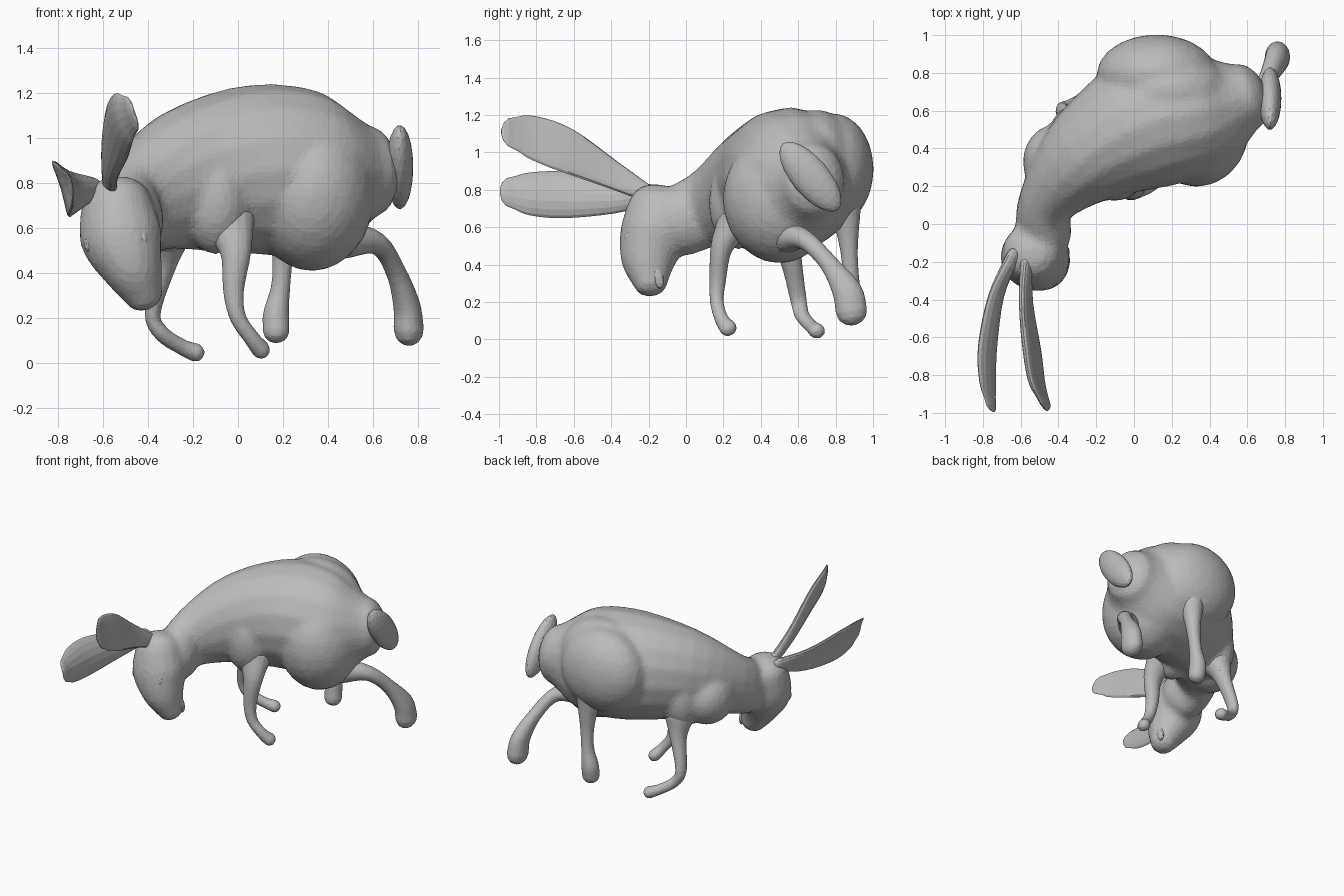
import bpy, bmesh, math
from mathutils import Vector, Matrix

cube = bpy.data.objects.get("Cube")
if cube:
    bpy.data.objects.remove(cube, do_unlink=True)

COLOUR = (0.5, 0.5, 0.5, 1)
grey = bpy.data.materials.new("plain grey")
grey.use_nodes = True
grey.diffuse_color = COLOUR
for node in grey.node_tree.nodes:
    if node.type == "BSDF_PRINCIPLED":
        node.inputs["Base Color"].default_value = COLOUR

SIDES = 16


def finish(name, bm, voxel=None, smooth=0, ratio=1.0):
    """Turn a bmesh into an object, optionally fusing overlapping volumes."""
    bmesh.ops.recalc_face_normals(bm, faces=bm.faces)
    mesh = bpy.data.meshes.new(name)
    bm.to_mesh(mesh)
    bm.free()
    mesh.materials.append(grey)
    obj = bpy.data.objects.new(name, mesh)
    bpy.context.collection.objects.link(obj)
    if voxel:
        remesh = obj.modifiers.new("fuse", "REMESH")
        remesh.mode = "VOXEL"
        remesh.voxel_size = voxel
        soften = obj.modifiers.new("soften", "SMOOTH")
        soften.factor = 0.5
        soften.iterations = smooth
        facet = obj.modifiers.new("facet", "DECIMATE")
        facet.ratio = ratio
    return obj


def spline(stations, steps=4):
    """Catmull-Rom resampling of stations (x, y, z, half width, half depth)."""
    pts = [Vector(s) for s in stations]
    pts = [2 * pts[0] - pts[1]] + pts + [2 * pts[-1] - pts[-2]]
    out = []
    for a, b, c, d in zip(pts, pts[1:], pts[2:], pts[3:]):
        for i in range(steps):
            t = i / steps
            out.append(0.5 * (2 * b + (c - a) * t + (2 * a - 5 * b + 4 * c - d) * t ** 2
                              + (3 * b - a - 3 * c + d) * t ** 3))
    return out + [pts[-2]]


def tube(bm, stations, up, cap=0.7, cup=0.0):
    """Loft elliptical rings along a path and round off both ends."""
    path = spline(stations)
    up = Vector(up)
    centres = [Vector(p[:3]) for p in path]
    last = len(path) - 1
    rings = []

    def ring(centre, tangent, w, h):
        side = tangent.cross(up).normalized()
        depth = side.cross(tangent).normalized()
        verts = []
        for k in range(SIDES):
            a = math.tau * k / SIDES
            bend = cup * h * math.sin(a) ** 2
            verts.append(bm.verts.new(centre + side * (w * math.cos(a) + bend)
                                      + depth * h * math.sin(a)))
        rings.append(verts)

    for i, p in enumerate(path):
        tangent = (centres[min(i + 1, last)] - centres[max(i - 1, 0)]).normalized()
        w, h = p[3], p[4]
        angles = [0]
        if i == 0:
            angles = [-80, -55, -30, 0]
        elif i == last:
            angles = [0, 30, 55, 80]
        for deg in angles:
            a = math.radians(deg)
            reach = max(w, h) * cap * math.sin(a)
            ring(centres[i] + tangent * reach, tangent, w * math.cos(a), h * math.cos(a))
    for r, s in zip(rings, rings[1:]):
        for k in range(SIDES):
            n = (k + 1) % SIDES
            bm.faces.new((r[k], r[n], s[n], s[k]))
    bm.faces.new(rings[0])
    bm.faces.new(rings[-1])


def ellipsoid(bm, centre, radii, tilt=0, detail=3):
    """Scaled icosphere, tilted about the x axis."""
    matrix = (Matrix.Translation(centre) @ Matrix.Rotation(math.radians(tilt), 4, "X")
              @ Matrix.Diagonal((*radii, 1)))
    bmesh.ops.create_icosphere(bm, subdivisions=detail, radius=1, matrix=matrix)


# Body: trunk, neck, head, shoulders and haunches fused into one skin
body = bmesh.new()
tube(body, [(-.48, -.06, .62, .15, .19), (-.46, .12, .7, .155, .215),
            (-.24, .36, .81, .27, .32), (.08, .54, .86, .36, .38),
            (.38, .6, .84, .32, .355), (.58, .67, .85, .19, .215)], (0, 0, 1), cap=.6)
tube(body, [(-.54, -.15, .71, .16, .16), (-.52, -.18, .56, .185, .175),
            (-.47, -.2, .42, .14, .15), (-.42, -.19, .3, .09, .095)], (0, 1, 0), cap=.75)
ellipsoid(body, (.33, .5, .75), (.28, .305, .345))    # left haunch
ellipsoid(body, (.12, .79, .91), (.32, .215, .3))     # right haunch
ellipsoid(body, (.18, .7, .93), (.34, .22, .3))       # rump
ellipsoid(body, (-.1, .28, .73), (.16, .16, .25))     # left shoulder
ellipsoid(body, (-.31, .5, .69), (.13, .13, .22))     # right shoulder
ellipsoid(body, (-.41, .33, .68), (.18, .2, .2))      # chest
finish("body", body, voxel=.02, smooth=10, ratio=.3)

# Legs: path points with half width and half depth
legs = {
    "front_left_leg": [(-.04, .26, .62, .12, .1), (-.01, .19, .49, .07, .06),
                       (-.02, .17, .32, .047, .045), (0, .165, .2, .037, .037),
                       (.06, .19, .11, .036, .038), (.1, .225, .06, .042, .048)],
    "front_right_leg": [(-.31, .52, .56, .1, .1), (-.33, .56, .43, .055, .06),
                        (-.38, .6, .22, .036, .045), (-.34, .62, .13, .036, .04),
                        (-.25, .67, .07, .036, .036), (-.19, .7, .045, .042, .045)],
    "rear_left_leg": [(.47, .54, .55, .09, .09), (.62, .64, .53, .05, .055),
                      (.7, .76, .41, .045, .05), (.75, .86, .26, .06, .08),
                      (.76, .885, .15, .068, .085)],
    "rear_right_leg": [(.2, .85, .74, .09, .09), (.2, .87, .5, .05, .05),
                       (.19, .88, .34, .043, .045), (.17, .88, .22, .058, .06),
                       (.17, .87, .14, .06, .06)],
}
for name, path in legs.items():
    leg = bmesh.new()
    tube(leg, path, (0, 1, 0), cap=.9)
    finish(name, leg, voxel=.01, smooth=3, ratio=.3)

# Ears: thin cupped blades
ears = {
    "left_ear": ([(-.57, -.17, .76, .03, .04), (-.575, -.4, .88, .028, .08),
                  (-.55, -.65, 1.01, .03, .125), (-.525, -.83, 1.08, .026, .12),
                  (-.49, -.92, 1.1, .016, .09)], (-.3, 0, 1), -.1),
    "right_ear": ([(-.64, -.17, .78, .035, .05), (-.72, -.38, .77, .028, .095),
                   (-.76, -.65, .78, .028, .13), (-.76, -.83, .785, .022, .12),
                   (-.75, -.92, .79, .012, .09)], (-.3, 0, 1), .2),
}
for name, (path, up, cup) in ears.items():
    ear = bmesh.new()
    tube(ear, path, up, cap=.85, cup=cup)
    finish(name, ear)

# Tail: flat oval leaning up against the rump
tail = bmesh.new()
ellipsoid(tail, (.72, .665, .87), (.06, .1, .23), tilt=40)
finish("tail", tail)

# Eyes: shallow lids on both sides of the head
for name, spot in (("left_eye", (-.425, -.305, .55)), ("right_eye", (-.66, -.25, .53))):
    eye = bmesh.new()
    ellipsoid(eye, spot, (.025, .025, .04), detail=2)
    finish(name, eye)

# Mouth corner: small fold beside the muzzle
lip = bmesh.new()
ellipsoid(lip, (-.36, -.15, .33), (.02, .03, .06), tilt=15, detail=2)
finish("lip", lip)
